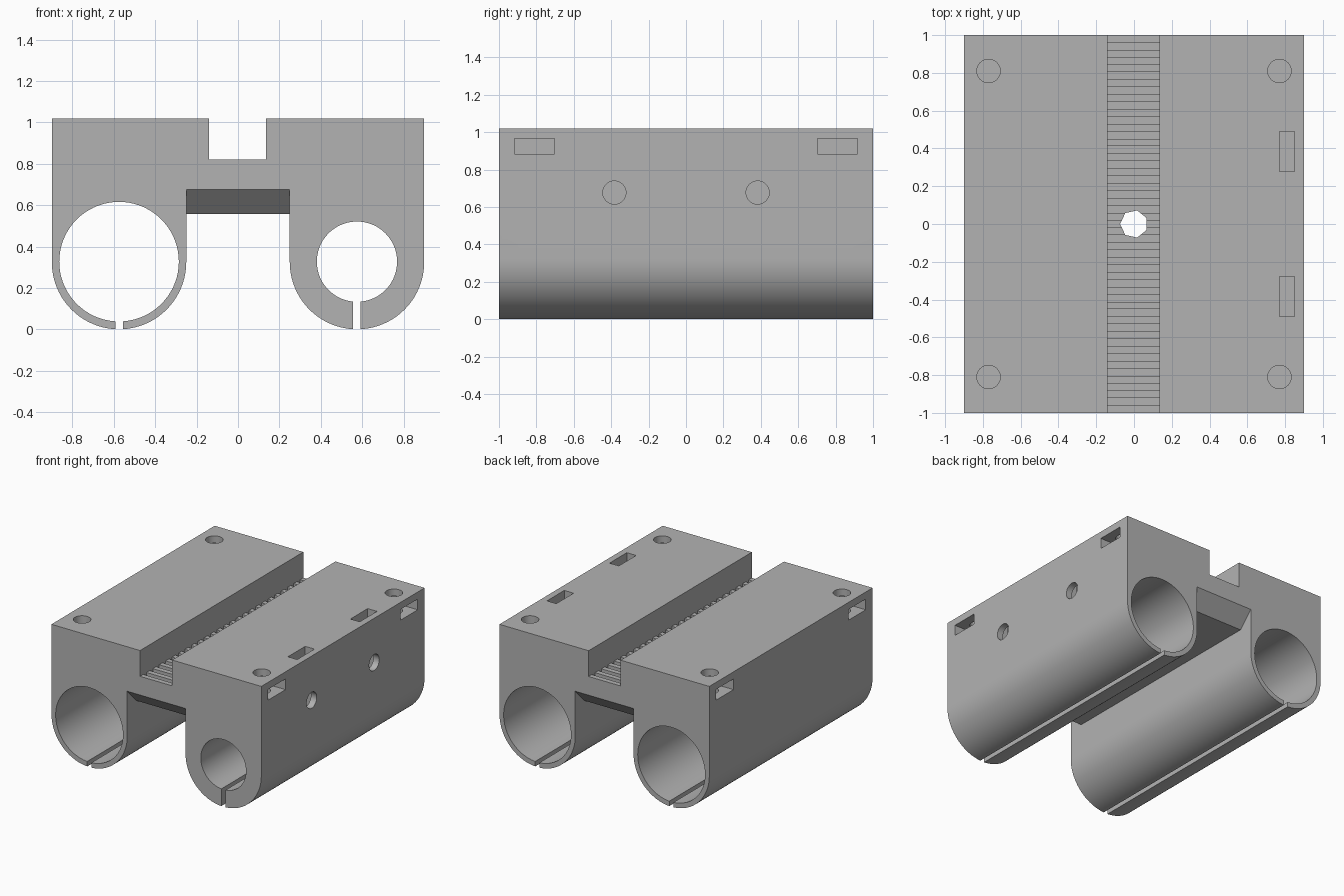
import bpy, bmesh
from math import pi, cos, sin

if "Cube" in bpy.data.objects:
    bpy.data.objects.remove(bpy.data.objects["Cube"])

grey = bpy.data.materials.new("plain grey")
grey.use_nodes = True
colour = (0.45, 0.45, 0.45, 1)
grey.diffuse_color = colour
grey.node_tree.nodes["Principled BSDF"].inputs["Base Color"].default_value = colour

TOP, SIDE, GAP = 1.02, 0.9, 0.25        # overall height, half width, half gap
TUBE_X, TUBE_Z, TUBE_R = 0.575, 0.327, 0.325
GROOVE_L, GROOVE_R, FLOOR = -0.14, 0.135, 0.82
AXES = {"X": lambda a, b, t: (t, a, b),
        "Y": lambda a, b, t: (a, t, b),
        "Z": lambda a, b, t: (a, b, t)}


def prism(bm, outline, axis, start, end):
    """Extrude a closed 2D outline along an axis."""
    place = AXES[axis]
    face = bm.faces.new([bm.verts.new(place(a, b, start)) for a, b in outline])
    ext = bmesh.ops.extrude_face_region(bm, geom=[face])["geom"]
    shift = place(0, 0, end - start)
    bmesh.ops.translate(bm, vec=shift, verts=[v for v in ext if isinstance(v, bmesh.types.BMVert)])


def circle(a, b, r, sides=48, turn=0):
    return [(a + r * cos(turn + 2 * pi * i / sides),
             b + r * sin(turn + 2 * pi * i / sides)) for i in range(sides)]


def rect(a0, a1, b0, b1):
    return [(a0, b0), (a1, b0), (a1, b1), (a0, b1)]


def build(name, prisms):
    bm = bmesh.new()
    for p in prisms:
        prism(bm, *p)
    bmesh.ops.recalc_face_normals(bm, faces=bm.faces)
    mesh = bpy.data.meshes.new(name)
    bm.to_mesh(mesh)
    bm.free()
    mesh.materials.append(grey)
    obj = bpy.data.objects.new(name, mesh)
    bpy.context.collection.objects.link(obj)
    return obj


def cut(body, prisms):
    """Subtract a set of separate prisms from the body, then drop the cutter."""
    tool = build("cutter", prisms)
    tool.hide_render = True
    mod = body.modifiers.new("cut", "BOOLEAN")
    mod.operation, mod.solver, mod.object = "DIFFERENCE", "EXACT", tool
    bpy.context.view_layer.objects.active = body
    bpy.ops.object.modifier_apply(modifier=mod.name)
    bpy.data.objects.remove(tool)


def tube_bottom(x):
    """Half circle under a bearing holder, left to right."""
    n = 40
    return [(x - TUBE_R * cos(pi * i / n), TUBE_Z - TUBE_R * sin(pi * i / n)) for i in range(n + 1)]


# Carriage body: two rounded holders, a bridge and the belt groove
outline = tube_bottom(-TUBE_X) + [(-GAP, 0.56), (GAP, 0.56)] + tube_bottom(TUBE_X)
outline += [(SIDE, TOP), (GROOVE_R, TOP), (GROOVE_R, FLOOR),
            (GROOVE_L, FLOOR), (GROOVE_L, TOP), (-SIDE, TOP)]
outline = [(x, z - 0.002 if z < FLOOR else z) for x, z in outline]
body = build("carriage_body", [(outline, "Y", -1, 1)])

# Bearing bores: one full length, one stepped down towards the front
cut(body, [(circle(-TUBE_X, TUBE_Z, 0.289, 72), "Y", -1.1, 1.1),
           (circle(TUBE_X, TUBE_Z, 0.289, 72), "Y", 0, 1.1)])
cut(body, [(circle(TUBE_X, TUBE_Z, 0.194, 72), "Y", -1.1, 0.1)])

# Clamping slits under both holders
cut(body, [(rect(x - 0.018, x + 0.018, -0.1, 0.2), "Y", -1.1, 1.1) for x in (-TUBE_X, TUBE_X)])

# Sloped ends under the bridge
cut(body, [([(s, 0.675), (s * 0.885, 0.558), (s * 0.885, 0.5), (s * 1.1, 0.5), (s * 1.1, 0.675)],
            "X", -GAP, GAP) for s in (-1, 1)])

# Belt teeth: even grooves across the floor
step = 2 / 51
cut(body, [(rect(GROOVE_L, GROOVE_R, -1 + step * k, -1 + step * (k + 1)), "Z", FLOOR - 0.03, FLOOR + 0.05)
           for k in range(1, 51, 2)])

# Screw holes: coarse centre hole, four top holes, two side holes
cut(body, [(circle(0, 0, 0.074, 7, pi), "Z", 0.4, 1)])
cut(body, [(circle(x, y, 0.062), "Z", 0.68, 1.1) for x in (-0.77, 0.77) for y in (-0.81, 0.81)])
cut(body, [(circle(y, 0.677, 0.062), "X", 0.62, 1) for y in (-0.383, 0.383)])

# Nut slots: four from the sides, two from the top
cut(body, [(rect(y - 0.106, y + 0.106, 0.882, 0.965), "X", s * 0.67, s) for y in (-0.81, 0.81) for s in (-1, 1)])
cut(body, [(rect(0.77, 0.85, y - 0.106, y + 0.106), "Z", 0.57, 1.1) for y in (-0.383, 0.383)])

# Smooth curves, sharp edges
body.select_set(True)
bpy.context.view_layer.objects.active = body
bpy.ops.object.shade_smooth_by_angle(angle=pi / 6)
